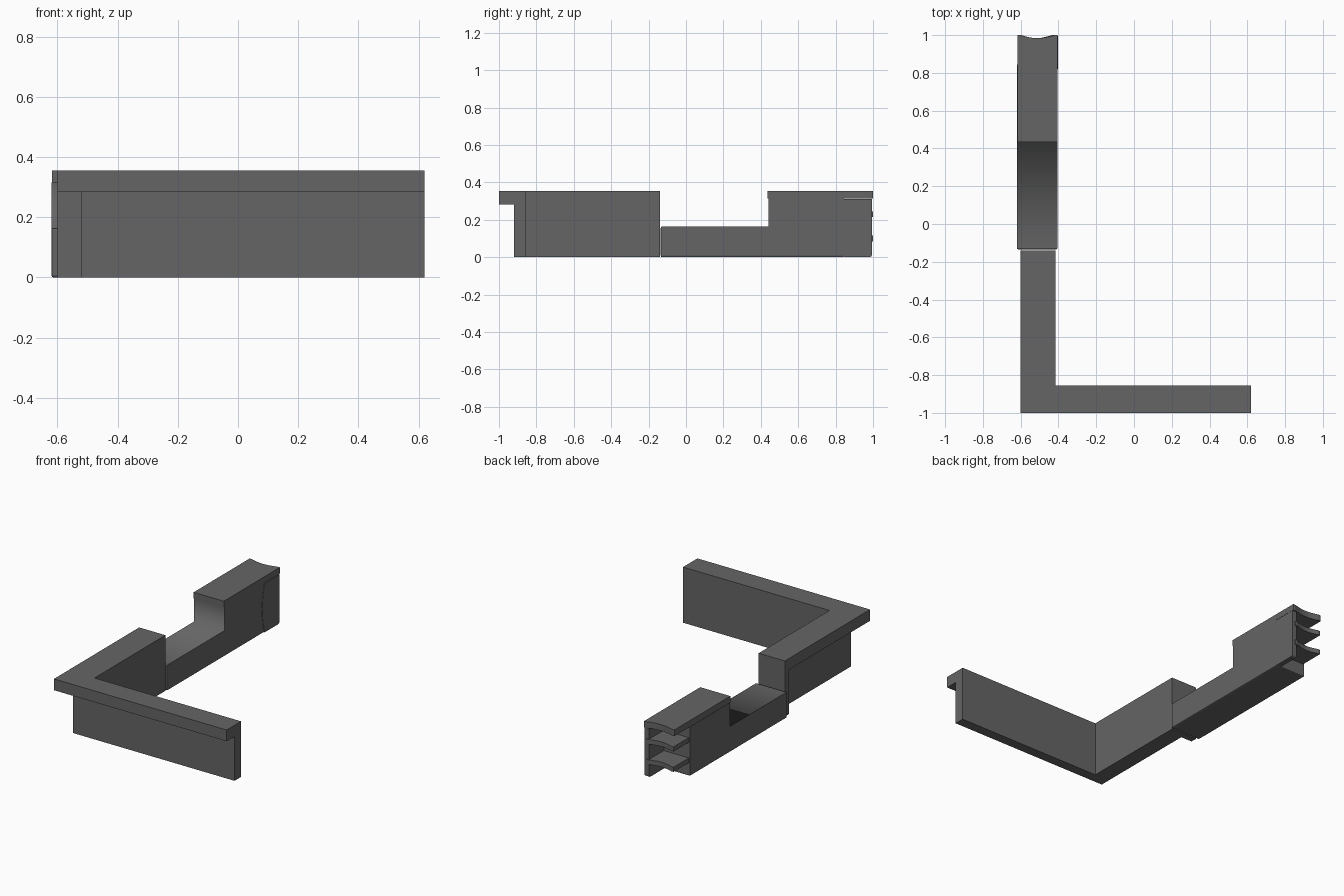
import bpy, bmesh, math
from mathutils import Vector

if "Cube" in bpy.data.objects:
    bpy.data.objects.remove(bpy.data.objects["Cube"])

grey = bpy.data.materials.new("dark_grey")
grey.diffuse_color = (0.13, 0.13, 0.13, 1)
grey.use_nodes = True
grey.node_tree.nodes["Principled BSDF"].inputs["Base Color"].default_value = grey.diffuse_color


def prism(name, pts, axis, lo, hi, bevel_rule=None, width=0.008):
    """Extrude a 2D profile along x (profile is y,z) or z (profile is x,y)."""
    place = (lambda a, b, t: (t, a, b)) if axis == "x" else (lambda a, b, t: (a, b, t))
    bm = bmesh.new()
    face = bm.faces.new([bm.verts.new(place(a, b, lo)) for a, b in pts])
    out = bmesh.ops.extrude_face_region(bm, geom=[face])
    moved = [g for g in out["geom"] if isinstance(g, bmesh.types.BMVert)]
    bmesh.ops.translate(bm, verts=moved, vec=Vector(place(0, 0, hi - lo)))
    bmesh.ops.recalc_face_normals(bm, faces=bm.faces)
    if bevel_rule:
        edges = [e for e in bm.edges if bevel_rule(e)]
        bmesh.ops.bevel(bm, geom=edges, offset=width, segments=2, profile=0.5, affect="EDGES")
    mesh = bpy.data.meshes.new(name)
    bm.to_mesh(mesh)
    bm.free()
    mesh.materials.append(grey)
    obj = bpy.data.objects.new(name, mesh)
    bpy.context.collection.objects.link(obj)
    return obj


def ell(x0, y0):
    """L-shaped counter plan with its outer faces at x0, y0."""
    return [(x0, y0), (0.62, y0), (0.62, -0.855), (-0.415, -0.855), (-0.415, -0.14), (x0, -0.14)]


# L-shaped counter: overhanging top, recessed wall, end flange
prism("counter_top", ell(-0.60, -1.0), "z", 0.283, 0.355)
prism("counter_wall", ell(-0.52, -0.92), "z", 0, 0.283)
prism("counter_end_flange", [(-0.60, -0.18), (-0.52, -0.18), (-0.52, -0.14), (-0.60, -0.14)], "z", 0, 0.283)

# Stepped cabinet with rounded bottom and front edges
X0, X1 = -0.62, -0.405


def on_rim(e):
    return all(v.co.z < 0.001 for v in e.verts) or all(v.co.y < -0.134 for v in e.verts)


body = prism("cabinet_body",
             [(-0.135, 0), (0.845, 0), (0.845, 0.315), (0.44, 0.315), (0.44, 0.165), (-0.135, 0.165)],
             "x", X0, X1, on_rim)
# Step is shaded softly across its inner corner, all other edges stay sharp
for p in body.data.polygons:
    p.use_smooth = True
for e in body.data.edges:
    a, b = (body.data.vertices[i].co for i in e.vertices)
    e.use_edge_sharp = not all(abs(c.y - 0.44) < 0.001 and abs(c.z - 0.165) < 0.001 for c in (a, b))


# Boards with a shallow scooped back edge: cabinet top and two open shelves
def scooped(x0, x1, y0):
    n = 12
    scoop = []
    for i in range(n + 1):
        t = i / n
        x = x1 - 0.015 - t * (x1 - x0 - 0.03)
        scoop.append((x, 1.0 - 0.016 * math.sin(math.pi * t)))
    return [(x0, y0), (x1, y0), (x1, 1.0)] + scoop + [(x0, 1.0)]


prism("cabinet_top", scooped(-0.618, X1, 0.435), "z", 0.315, 0.355)
for i, z in enumerate((0.085, 0.215)):
    prism(f"shelf_{i + 1}", scooped(-0.612, -0.42, 0.83), "z", z, z + 0.03)

# Side panel closing the shelves, with a bowed seam and rounded lower corner
seam = [(0.845 - 0.025 * math.sin(math.pi * i / 12), 0.312 * (1 - i / 12)) for i in range(13)]
corner = [(0.98 + 0.015 * math.sin(a), 0.015 - 0.015 * math.cos(a))
          for a in (i * math.pi / 8 for i in range(5))]
prism("shelf_side_panel", seam + corner + [(0.995, 0.312)], "x", -0.435, -0.403)
